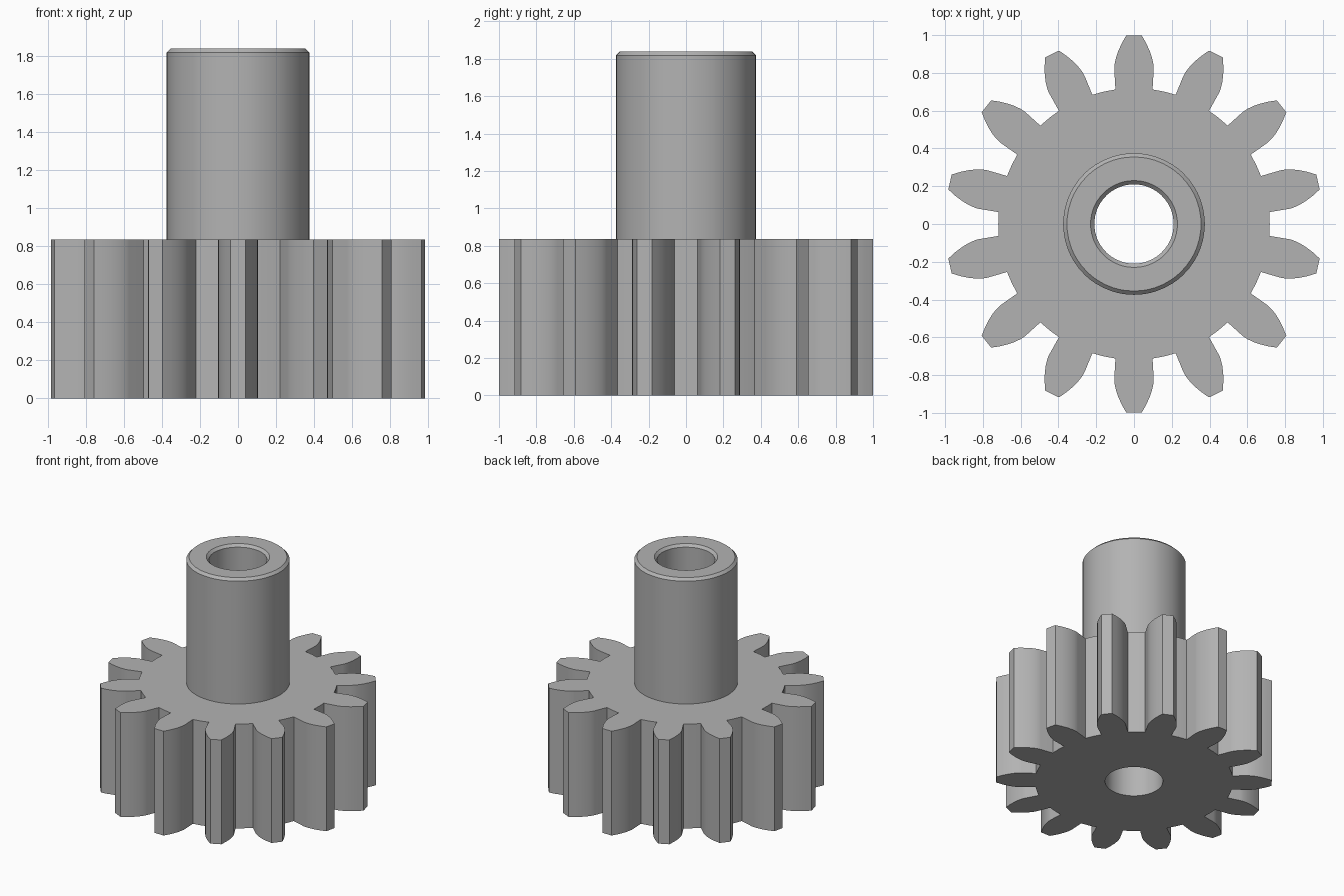
import bpy, bmesh
from math import pi, sin, cos, tan, acos, radians

if "Cube" in bpy.data.objects:
    bpy.data.objects.remove(bpy.data.objects["Cube"], do_unlink=True)

# Gear proportions
TEETH = 14
TIP_R = 1.0
MODULE = 2 * TIP_R / (TEETH + 2)
PITCH_R = MODULE * TEETH / 2
ROOT_R = PITCH_R - 1.25 * MODULE
PRESSURE = radians(20)
BASE_R = PITCH_R * cos(PRESSURE)
ROOT_HALF = 0.137            # half angle of a tooth at its root
FLANK_STEPS = 6
STEP = 2 * pi / TEETH

# Heights and shaft sizes
GEAR_H, TOP = 0.835, 1.838
SHAFT_R, BORE_R, BEVEL = 0.375, 0.21, 0.02


def involute(a):
    return tan(a) - a


def half_angle(r):
    """Half angle of a tooth at radius r on the involute flank."""
    return pi / (2 * TEETH) + involute(PRESSURE) - involute(acos(min(1, BASE_R / r)))


steel = bpy.data.materials.new("plain_grey")
steel.use_nodes = True
grey = (0.45, 0.45, 0.45, 1)
steel.diffuse_color = grey
steel.node_tree.nodes["Principled BSDF"].inputs["Base Color"].default_value = grey

bm = bmesh.new()


def point(r, a, z):
    return bm.verts.new((r * cos(a), r * sin(a), z))


# Hub and shaft: one turned profile, with four segments for each tooth
angles = [pi / 2 + k * STEP + d for k in range(TEETH)
          for d in (-ROOT_HALF, 0, ROOT_HALF, STEP / 2)]
profile = [(ROOT_R, 0), (BORE_R, 0), (BORE_R, TOP - BEVEL), (BORE_R + BEVEL, TOP),
           (SHAFT_R - BEVEL, TOP), (SHAFT_R, TOP - BEVEL), (SHAFT_R, GEAR_H),
           (ROOT_R, GEAR_H)]
rings = [[point(r, a, z) for a in angles] for r, z in profile]
n = len(angles)
for lower, upper in zip(rings, rings[1:]):
    for i in range(n):
        j = (i + 1) % n
        bm.faces.new((lower[i], lower[j], upper[j], upper[i]))

# Teeth and the root walls between them
bottom, top = rings[0], rings[-1]
radii = [BASE_R + (TIP_R - BASE_R) * (s / FLANK_STEPS) ** 1.5
         for s in range(FLANK_STEPS + 1)]
outline = [(r, -half_angle(r)) for r in radii]
outline += [(r, -d) for r, d in reversed(outline)]
for k in range(TEETH):
    i = 4 * k
    mid = pi / 2 + k * STEP
    walls = []
    for ring, z in ((bottom, 0), (top, GEAR_H)):
        flank = [point(r, mid + d, z) for r, d in outline]
        edge = [ring[i]] + flank + [ring[i + 2]]
        bm.faces.new(edge + [ring[i + 1]])
        walls.append(edge + [ring[i + 3], ring[(i + 4) % n]])
    low, high = walls
    for s in range(len(low) - 1):
        bm.faces.new((low[s], low[s + 1], high[s + 1], high[s]))

bmesh.ops.recalc_face_normals(bm, faces=bm.faces)
mesh = bpy.data.meshes.new("pinion_gear")
bm.to_mesh(mesh)
bm.free()
mesh.materials.append(steel)
gear = bpy.data.objects.new("pinion_gear", mesh)
bpy.context.collection.objects.link(gear)

# Smooth round surfaces, crisp edges
bpy.context.view_layer.objects.active = gear
gear.select_set(True)
bpy.ops.object.shade_smooth_by_angle(angle=radians(25))
